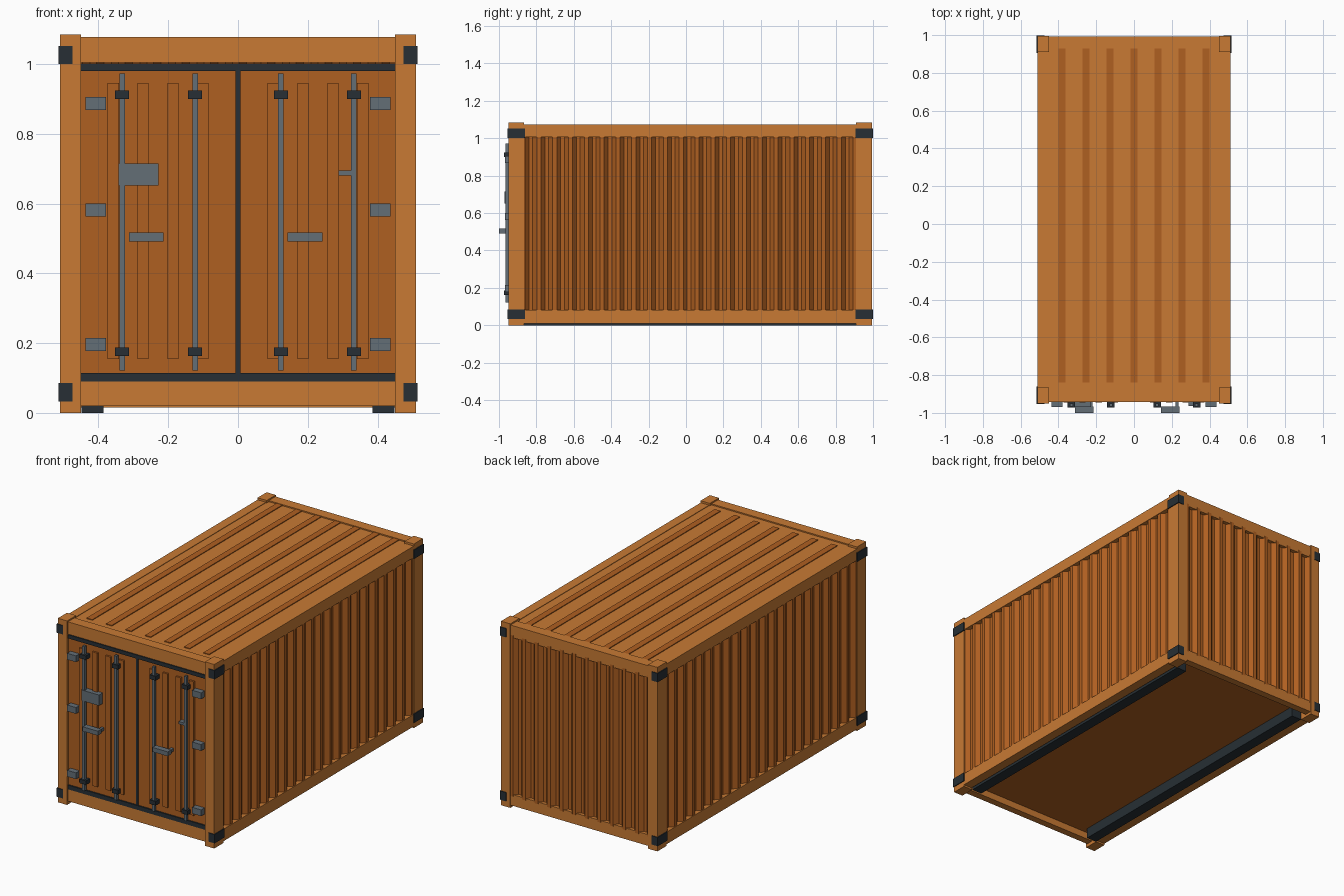
import bpy

cube = bpy.data.objects.get("Cube")
if cube:
    bpy.data.objects.remove(cube, do_unlink=True)


def material(name, color):
    m = bpy.data.materials.new(name)
    m.use_nodes = True
    m.diffuse_color = (*color, 1)
    m.node_tree.nodes["Principled BSDF"].inputs["Base Color"].default_value = (*color, 1)
    return m


ORANGE = material("frame orange", (0.58, 0.195, 0.034))
RUST = material("panel orange", (0.43, 0.115, 0.015))
DARK = material("dark steel", (0.02, 0.028, 0.035))
GREY = material("grey steel", (0.127, 0.156, 0.181))


def mesh_object(name, verts, faces, mat):
    me = bpy.data.meshes.new(name)
    me.from_pydata(verts, [], faces)
    me.materials.append(mat)
    ob = bpy.data.objects.new(name, me)
    bpy.context.collection.objects.link(ob)
    return ob


def box(name, xs, ys, zs, mat):
    """Box from its low and high limits on each axis."""
    (x0, x1), (y0, y1), (z0, z1) = [sorted(v) for v in (xs, ys, zs)]
    verts = [(x, y, z) for x in (x0, x1) for y in (y0, y1) for z in (z0, z1)]
    faces = [(0, 1, 3, 2), (4, 6, 7, 5), (0, 4, 5, 1), (2, 3, 7, 6), (0, 2, 6, 4), (1, 5, 7, 3)]
    return mesh_object(name, verts, faces, mat)


def both(name, xs, ys, zs, mat):
    """A box on +x and its mirror on -x."""
    box(name + "_left", xs, ys, zs, mat)
    box(name + "_right", [-x for x in xs], ys, zs, mat)


def corrugated(name, start, end, waves, outer, inner, place):
    """Trapezoid-wave sheet; place() maps (along, out, z) to a point."""
    pitch = (end - start) / waves
    wave = [(0.06, outer), (0.31, inner), (0.54, inner), (0.8, outer)]
    profile = [(start, outer)]
    for i in range(waves):
        profile += [(start + (i + t) * pitch, d) for t, d in wave]
    profile.append((end, outer))
    verts = [place(a, d, z) for a, d in profile for z in (0.07, 1.02)]
    faces = [(i, i + 2, i + 3, i + 1) for i in range(0, len(verts) - 2, 2)]
    return mesh_object(name, verts, faces, RUST)


FRONT, BACK = (-0.95, -0.865), (0.91, 0.995)

# Corner posts with dark corner fittings
for end, ys in (("front", FRONT), ("back", BACK)):
    both(end + "_post", (0.45, 0.51), ys, (0, 1.085), ORANGE)
    for level, z in (("lower", 0.033), ("upper", 1.0)):
        both(f"{end}_{level}_corner_fitting", (0.475, 0.515),
             (ys[0] - 0.004, ys[1] + 0.004), (z, z + 0.052), DARK)

# Frame rails
both("top_side_rail", (0.455, 0.51), (-0.87, 0.92), (1.006, 1.073), ORANGE)
both("bottom_side_rail", (0.455, 0.51), (-0.87, 0.92), (0.01, 0.081), ORANGE)
box("front_header", (-0.455, 0.455), (-0.942, -0.88), (1.005, 1.077), ORANGE)
box("front_sill", (-0.455, 0.455), (-0.942, -0.9), (0.02, 0.09), ORANGE)
box("back_header", (-0.455, 0.455), (0.93, 0.992), (1.006, 1.077), ORANGE)
box("back_sill", (-0.455, 0.455), (0.95, 0.992), (0.015, 0.081), ORANGE)

# Corrugated walls
corrugated("left_wall", -0.865, 0.91, 21, 0.506, 0.483, lambda a, d, z: (d, a, z))
corrugated("right_wall", -0.865, 0.91, 21, -0.506, -0.483, lambda a, d, z: (d, a, z)).data.flip_normals()
corrugated("back_wall", -0.45, 0.45, 11, 0.994, 0.971, lambda a, d, z: (a, d, z)).data.flip_normals()

# Roof with long ribs, floor and skids
box("roof", (-0.48, 0.48), (-0.92, 0.97), (1.05, 1.07), ORANGE)
for i in range(-3, 4):
    x = i * 0.127
    box("roof_rib", (x - 0.019, x + 0.019), (-0.84, 0.935), (1.066, 1.0745), RUST)
box("floor", (-0.48, 0.48), (-0.92, 0.97), (0.06, 0.075), RUST)
both("floor_skid", (0.385, 0.449), (-0.865, 0.91), (0, 0.065), DARK)

# Doors, seals and pressed ribs
both("door", (0.007, 0.452), (-0.935, -0.9), (0.1, 1.0), RUST)
box("centre_seal", (-0.007, 0.007), (-0.94, -0.9), (0.1, 1.0), DARK)
box("top_seal", (-0.452, 0.452), (-0.943, -0.9), (0.98, 1.002), DARK)
box("bottom_seal", (-0.452, 0.452), (-0.943, -0.9), (0.09, 0.115), DARK)
for i in range(4):
    x = 0.101 + i * 0.0855
    both("door_rib", (x - 0.016, x + 0.016), (-0.946, -0.93), (0.155, 0.945), RUST)

# Locking bars with brackets
for x in (0.123, 0.332):
    both("locking_bar", (x - 0.008, x + 0.008), (-0.966, -0.95), (0.122, 0.973), GREY)
    for z in (0.163, 0.9):
        both("bar_bracket", (x - 0.02, x + 0.02), (-0.972, -0.93), (z, z + 0.024), DARK)

# Hinges
for z in (0.178, 0.563, 0.868):
    both("hinge", (0.379, 0.437), (-0.968, -0.93), (z, z + 0.037), GREY)

# Handles, lock box and latch
both("handle_lug", (0.22, 0.235), (-0.97, -0.93), (0.495, 0.512), GREY)
box("right_handle", (-0.313, -0.214), (-1.0, -0.966), (0.491, 0.517), GREY)
box("left_handle", (0.142, 0.242), (-1.0, -0.966), (0.491, 0.517), GREY)
box("lock_box", (-0.342, -0.228), (-0.97, -0.93), (0.652, 0.715), GREY)
box("latch", (0.288, 0.325), (-0.964, -0.93), (0.68, 0.695), GREY)
